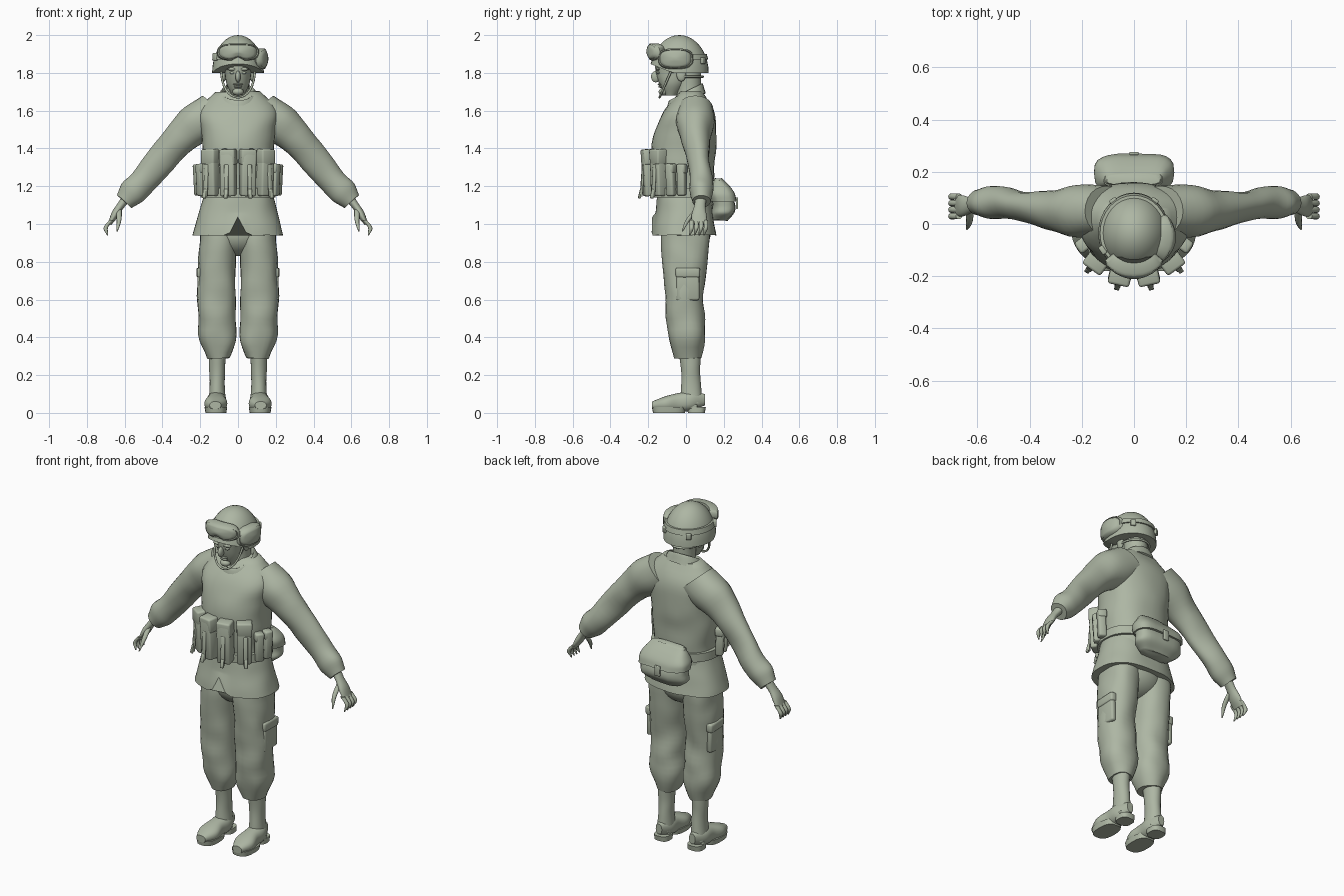
import bpy, bmesh, math
from mathutils import Vector, Matrix, noise

if "Cube" in bpy.data.objects:
    bpy.data.objects.remove(bpy.data.objects["Cube"])

GREEN = (.42, .47, .37, 1)
material = bpy.data.materials.new("grey_green")
material.use_nodes = True
material.diffuse_color = GREEN
shader = material.node_tree.nodes["Principled BSDF"]
shader.inputs["Base Color"].default_value = GREEN

X, Y, Z = Vector((1, 0, 0)), Vector((0, 1, 0)), Vector((0, 0, 1))


def finish(bm, name, mirror=False, wrinkle=0, rule=None):
    """Turn a bmesh into a smooth object, with optional cloth folds and mirroring."""
    for vert in bm.verts:
        if rule:
            vert.co = rule(vert.co)
        vert.co += noise.noise_vector(vert.co * 9) * wrinkle
    bmesh.ops.recalc_face_normals(bm, faces=bm.faces)
    mesh = bpy.data.meshes.new(name)
    bm.to_mesh(mesh)
    bm.free()
    mesh.materials.append(material)
    obj = bpy.data.objects.new(name, mesh)
    bpy.context.collection.objects.link(obj)
    bpy.ops.object.select_all(action="DESELECT")
    obj.select_set(True)
    bpy.context.view_layer.objects.active = obj
    bpy.ops.object.shade_smooth_by_angle(angle=math.radians(50))
    if mirror:
        obj.modifiers.new("mirror", "MIRROR").use_axis[0] = True


def along(values, t):
    """Smooth curve through evenly spaced values, read at t from start to end."""
    last = len(values) - 1
    padded = [values[0] * 2 - values[1], *values, values[-1] * 2 - values[-2]]
    i = min(int(t * last), last - 1)
    s = t * last - i
    a, b, c, d = padded[i:i + 4]
    return b + ((c - a) * s + (a * 2 - b * 5 + c * 4 - d) * s ** 2 + (b * 3 - a - c * 3 + d) * s ** 3) * .5


def bend(value, power):
    return math.copysign(abs(value) ** power, value)


def bridge(bm, rings):
    """Join neighbouring rings with quads and close both ends."""
    for lower, upper in zip(rings, rings[1:]):
        for k in range(len(lower)):
            bm.faces.new((lower[k - 1], lower[k], upper[k], upper[k - 1]))
    bm.faces.new(rings[0])
    bm.faces.new(rings[-1])


def loft(name, path, widths, depths, u=X, v=Y, sides=24, rows=24, power=1, **options):
    """Skin a smooth tube along a path; widths run along u and depths along v."""
    bm = bmesh.new()
    points = [Vector(p) for p in path]
    rings = []
    for row in range(rows + 1):
        t = row / rows
        centre, width, depth = along(points, t), along(widths, t), along(depths, t)
        angles = [math.tau * k / sides for k in range(sides)]
        rings.append([bm.verts.new(centre + u * width * bend(math.cos(a), power)
                                   + v * depth * bend(math.sin(a), power)) for a in angles])
    bridge(bm, rings)
    finish(bm, name, **options)


def box(name, centre, size, turn=0, tilt=0, bevel=.01, **options):
    bm = bmesh.new()
    bmesh.ops.create_cube(bm, size=1)
    bmesh.ops.scale(bm, vec=size, verts=bm.verts)
    bmesh.ops.bevel(bm, geom=bm.edges[:], offset=bevel, segments=2, profile=.5, affect="EDGES")
    spin = Matrix.Rotation(math.radians(turn), 4, "Z") @ Matrix.Rotation(math.radians(tilt), 4, "X")
    bm.transform(Matrix.Translation(centre) @ spin)
    finish(bm, name, **options)


def ball(name, centre, size, **options):
    bm = bmesh.new()
    bmesh.ops.create_uvsphere(bm, u_segments=32, v_segments=20, radius=1)
    bm.transform(Matrix.Translation(centre) @ Matrix.Diagonal((*size, 1)))
    finish(bm, name, **options)


def strap(name, points):
    curve = bpy.data.curves.new(name, "CURVE")
    curve.dimensions = "3D"
    curve.bevel_depth = .006
    curve.bevel_resolution = 2
    spline = curve.splines.new("POLY")
    spline.points.add(len(points) - 1)
    for point, co in zip(spline.points, points):
        point.co = (*co, 1)
    curve.materials.append(material)
    bpy.context.collection.objects.link(bpy.data.objects.new(name, curve))


# Jacket: body, sleeves, split skirt and collar
loft("jacket_torso", [(0, 0, 1.1), (0, -.01, 1.4), (0, .03, 1.7)],
     (.18, .18, .19, .19, .2, .21, .12), (.14, .15, .16, .17, .16, .13, .06),
     power=.85, sides=32, wrinkle=.006)
across = Vector((.75, 0, .66))
loft("sleeves", [(.1, .05, 1.6), (.3, .05, 1.46), (.5, .08, 1.23), (.6, .08, 1.12)],
     (.12, .12, .09, .08, .07, .07, .05), (.1, .1, .08, .06, .06, .06, .05),
     u=across, wrinkle=.008, mirror=True)


def split_front(co):
    if co.y < 0:
        gap = max(0, 1 - abs(co.x) / .05)
        co.z += gap * max(0, 1.06 - co.z) * .8
    return co


loft("jacket_skirt", [(0, -.01, 1.16), (0, -.01, .94)], (.18, .2, .22, .24), (.14, .15, .16, .17),
     sides=48, power=.85, rule=split_front, wrinkle=.005)
loft("collar", [(0, 0, 1.64), (0, 0, 1.7), (0, 0, 1.67)], (.13, .09, .08), (.12, .1, .08),
     v=Vector((0, .88, .47)), wrinkle=.005)

# Trousers with bloused cuffs and thigh pockets
ball("hips", (0, 0, .95), (.17, .13, .12))
loft("trouser_legs", [(.1, 0, 1), (.115, -.01, .65), (.105, .01, .29)],
     [.1] * 7 + [.06], (.12, .13, .12, .11, .1, .1, .1, .07), power=.9, wrinkle=.01, mirror=True)
box("thigh_pockets", (.2, .01, .68), (.03, .12, .17), wrinkle=.006, mirror=True)
box("pocket_flaps", (.2, .01, .74), (.04, .13, .05), wrinkle=.006, mirror=True)

# Boots
loft("boot_shafts", [(.11, .02, .35), (.11, .03, .05)], (.05, .04, .045), (.06, .05, .06),
     wrinkle=.004, mirror=True)
loft("boot_feet", [(.11, .1, .07), (.12, -.18, .04)], (.02, .05, .05, .06, .03),
     (.03, .05, .05, .04, .02), v=Z, power=.85, mirror=True)
loft("boot_soles", [(.117, -.09, 0), (.117, -.09, .03)], (.055, .06), (.085, .09),
     power=.75, rows=1, mirror=True)
loft("boot_heels", [(.11, .055, 0), (.11, .055, .03)], (.045, .045), (.045, .05),
     power=.7, rows=1, mirror=True)
box("boot_arches", (.114, .01, .035), (.08, .1, .03), mirror=True)

# Hands
loft("palms", [(.59, .08, 1.14), (.64, .07, 1.07), (.68, .07, 1)], (.025, .02, .02, .01),
     (.03, .03, .04, .04), u=across, mirror=True)


def finger(name, path, taper=(.012, .012, .01, .003)):
    loft(name, path, taper, taper, sides=10, rows=10, mirror=True)


for i, name in enumerate(("index", "middle", "ring", "little")):
    y = .03 + i * .025
    finger(name + "_fingers", [(.67, y, 1.02), (.7, y, .98), (.69, y - .01, .94)])
finger("thumbs", [(.63, .06, 1.08), (.63, .01, 1.02), (.64, -.02, .96)], (.015, .014, .01, .003))

# Neck, head and face
loft("neck", [(0, .02, 1.6), (0, .01, 1.82)], (.07, .06, .065), (.075, .065, .07))
loft("head", [(0, -.08, 1.68), (0, -.04, 1.92)], (.03, .06, .07, .08, .07), (.03, .07, .1, .11, .09))
ball("nose", (0, -.16, 1.78), (.014, .025, .03))
ball("upper_lip", (0, -.137, 1.74), (.026, .013, .006))
ball("lower_lip", (0, -.134, 1.728), (.022, .013, .007))
ball("chin", (0, -.12, 1.7), (.03, .025, .02))
ball("brows", (.03, -.15, 1.82), (.028, .012, .008), mirror=True)
ball("eyes", (.03, -.146, 1.8), (.014, .01, .007), mirror=True)
ball("ears", (.075, -.025, 1.79), (.012, .025, .035), mirror=True)


# Helmet shell, cut flat below and raised over the brow
def trim_below(co):
    co.z = max(co.z, 1.8 + max(0, -co.y - .07) * .4)
    return co


ball("helmet", (0, -.035, 1.8), (.137, .155, .2), rule=trim_below)
loft("goggle_band", [(0, -.035, 1.87), (0, -.035, 1.9)], (.137, .13), (.153, .145), sides=32, rows=1)


def goggles(name, heading, spread, height, half_height, reach, notch=0):
    """A domed lens wrapped around the helmet, at a heading measured from the front."""
    bm = bmesh.new()
    rings = []
    shells = [(1, -.03), (1, .01)] + [(1 - i / 8, .012 + .02 * math.sqrt(i / 8)) for i in range(1, 8)]
    shells.insert(3, (.84, .014))
    for scale, lift in shells:
        ring = []
        for k in range(32):
            a = math.tau * k / 32
            side = spread * scale * bend(math.cos(a), .75)
            rise = half_height * scale * bend(math.sin(a), .75)
            if rise < 0:
                rise += notch * scale * math.exp(-(side / 9) ** 2)
            angle = math.radians(heading + side)
            radius = reach + lift
            ring.append(bm.verts.new((radius * math.sin(angle), -.045 - radius * math.cos(angle), height + rise)))
        rings.append(ring)
    bridge(bm, rings)
    finish(bm, name)


goggles("front_goggles", 0, 50, 1.91, .046, .135, notch=.02)
goggles("side_goggles", 85, 42, 1.875, .055, .13)
box("band_buckles", (.12, -.1, 1.885), (.02, .035, .04), turn=-35, bevel=.005, mirror=True)
box("rear_clips", (.08, .09, 1.865), (.03, .016, .035), turn=-35, bevel=.004, mirror=True)

# Chin and nape straps
sweep = [i / 8 for i in range(-8, 9)]
strap("chin_strap", [(.09 * math.sin(s * math.pi / 2), -.14 + .07 * s * s, 1.67 + .16 * s * s) for s in sweep])
strap("nape_strap", [(.08 * math.sin(s * 2), .09 * math.cos(s * 2), 1.78) for s in sweep])

# Belt and ammunition pouches
loft("belt", [(0, -.01, 1.14), (0, -.01, 1.19)], (.198, .198), (.163, .165), power=.85, sides=32, rows=1)


def pouch_part(name, heading, out, height, size, tilt=3, **options):
    """Place a pouch piece around the waist, pushed outward from its centre."""
    angle = math.radians(heading)
    centre = Vector(((.2 + out) * math.sin(angle), -(.2 + out) * math.cos(angle), height))
    box(name, centre, size, heading * .8, tilt, mirror=True, **options)


for name, heading in (("inner", 15), ("outer", 45)):
    pouch_part(name + "_pouches", heading, 0, 1.265, (.08, .07, .23), wrinkle=.005)
    pouch_part(name + "_pouch_flaps", heading, 0, 1.355, (.085, .08, .085), wrinkle=.005)
    pouch_part(name + "_pouch_tabs", heading, .04, 1.23, (.024, .012, .17), tilt=-4, bevel=.004)
    pouch_part(name + "_pouch_tails", heading, .05, 1.16, (.02, .014, .05), tilt=-14, bevel=.004)
for name, heading in (("front_side", 68), ("rear_side", 84)):
    pouch_part(name + "_pouches", heading, .01, 1.235, (.045, .045, .17), wrinkle=.004)
    pouch_part(name + "_pouch_caps", heading, .01, 1.295, (.05, .05, .05), wrinkle=.004)

# Rear pack with flap
loft("rear_pack", [(0, .18, 1.02), (0, .2, 1.1), (0, .17, 1.23)], (.1, .14, .14, .14, .11),
     (.04, .06, .06, .05, .03), power=.65, wrinkle=.008)
loft("rear_pack_flap", [(0, .2, 1.12), (0, .17, 1.24)], (.15, .15, .13, .1), (.07, .07, .05, .02),
     power=.65, wrinkle=.008)
box("rear_pack_tab", (0, .27, 1.11), (.035, .012, .06), bevel=.004)
